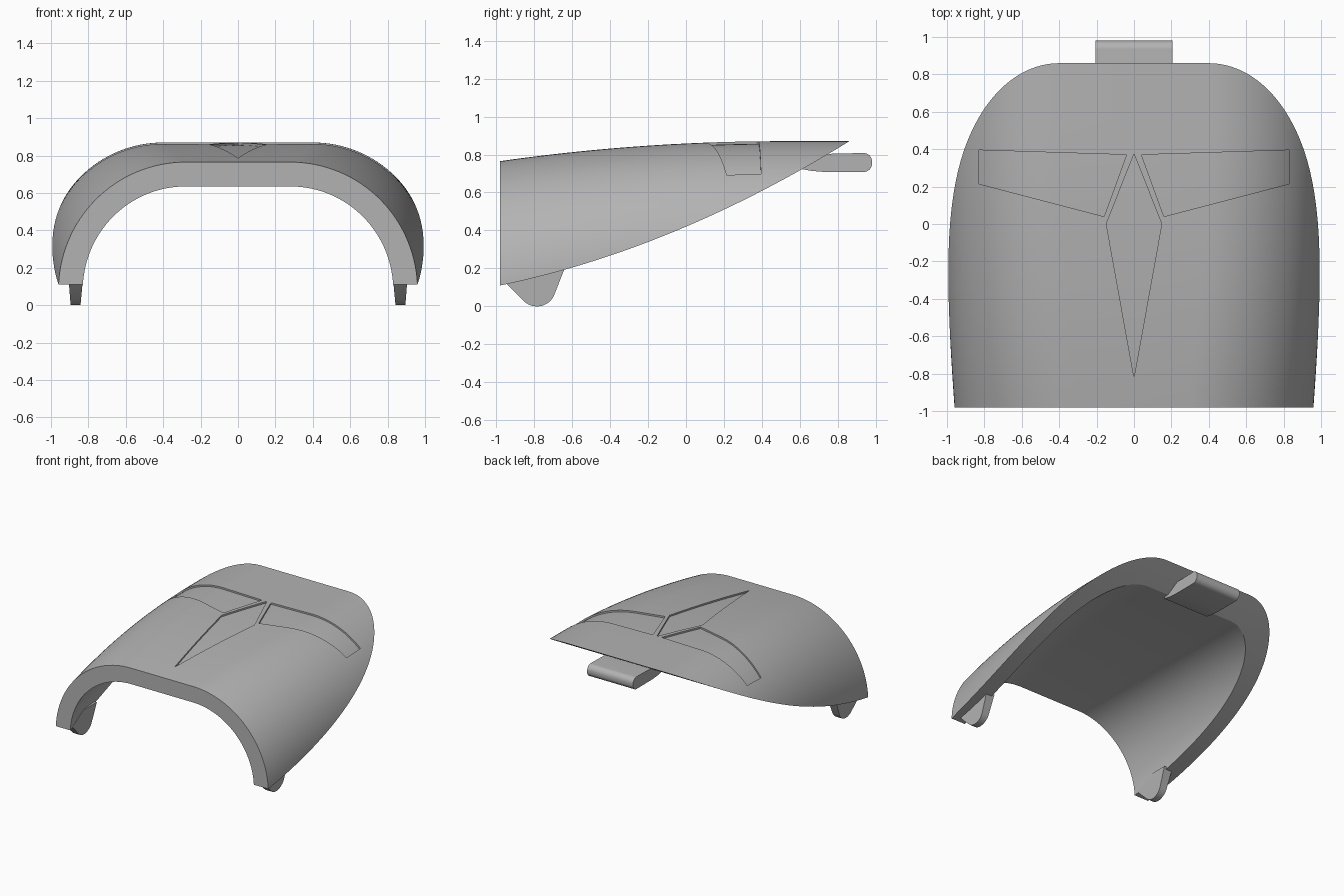
import bpy, bmesh, math

if "Cube" in bpy.data.objects:
    bpy.data.objects.remove(bpy.data.objects["Cube"])

shell_grey = bpy.data.materials.new("shell grey")
shell_grey.diffuse_color = (0.45, 0.45, 0.45, 1)
shell_grey.use_nodes = True
shell_grey.node_tree.nodes["Principled BSDF"].inputs["Base Color"].default_value = shell_grey.diffuse_color


def finish(name, bm):
    bmesh.ops.recalc_face_normals(bm, faces=bm.faces)
    me = bpy.data.meshes.new(name)
    bm.to_mesh(me)
    bm.free()
    me.materials.append(shell_grey)
    ob = bpy.data.objects.new(name, me)
    bpy.context.collection.objects.link(ob)
    return ob


def smooth(ob, angle=25):
    ob.data.shade_smooth()
    ob.data.set_sharp_from_angle(angle=math.radians(angle))


def prism(name, pts, axis, lo, hi, taper=1.0):
    """Extrude a 2D profile along x (pts = y,z) or z (pts = x,y)."""
    bm = bmesh.new()
    place = (lambda a, b, c: (c, a, b)) if axis == 'x' else (lambda a, b, c: (a, b, c))
    rings = [[bm.verts.new(place(a, b, c)) for a, b in pts] for c in (lo, hi)]
    n = len(pts)
    bm.faces.new(rings[0])
    bm.faces.new(rings[1])
    for i in range(n):
        j = (i + 1) % n
        bm.faces.new((rings[0][i], rings[0][j], rings[1][j], rings[1][i]))
    return finish(name, bm)


def section(y, d, base):
    """Arched cross-section at y, inset by d: flat top and elliptical shoulders."""
    t = (max(0.0, 0.5 - y) / 1.48) ** 2
    top, width = 0.87 - 0.105 * t, 1.015 - 0.055 * t
    cx, cz = 0.4 - 0.12 * t, 0.27 - 0.19 * t
    rx, rz = width - cx - d, top - cz - d
    half = [(cx + rx, base)]
    for i in range(33):
        a = math.pi / 2 * i / 32
        half.append((cx + rx * math.cos(a), cz + rz * math.sin(a)))
    return half + [(-x, z) for x, z in reversed(half)]


def loft(name, d, y0, y1, base):
    bm = bmesh.new()
    steps = 28
    rings = []
    for k in range(steps + 1):
        y = y0 + (y1 - y0) * k / steps
        rings.append([bm.verts.new((x, y, z)) for x, z in section(y, d, base)])
    n = len(rings[0])
    for a, b in zip(rings, rings[1:]):
        for i in range(n):
            j = (i + 1) % n
            bm.faces.new((a[i], a[j], b[j], b[i]))
    bm.faces.new(rings[0])
    bm.faces.new(rings[-1])
    return finish(name, bm)


def subtract(ob, cutter, remove=True):
    m = ob.modifiers.new("cut", 'BOOLEAN')
    m.operation, m.solver, m.object = 'DIFFERENCE', 'EXACT', cutter
    bpy.context.view_layer.objects.active = ob
    bpy.ops.object.modifier_apply(modifier=m.name)
    if remove:
        bpy.data.objects.remove(cutter)


# arched shell: outer loft minus inner loft, trimmed below by a curved cut
shell = loft("arched_shell", 0.0, -0.98, 0.97, -0.1)
subtract(shell, loft("hollow", 0.13, -1.1, 1.1, -0.2))
curve = [-1.15 + 2.3 * i / 40 for i in range(41)]
trim = [(y, 0.42 + 0.4266 * y + 0.1125 * y * y) for y in curve]
subtract(shell, prism("trim", trim + [(1.15, -0.6), (-1.15, -0.6)], 'x', -1.3, 1.3))

# shallow recessed panels: a long diamond and two swept wings
core = loft("recess_floor", 0.013, -1.2, 1.2, -0.3)
wing = [(0.04, 0.37), (0.83, 0.395), (0.83, 0.215), (0.16, 0.04)]
diamond = [(0, 0.375), (0.148, 0), (0, -0.82), (-0.148, 0)]
for pts in (diamond, wing, [(-x, y) for x, y in wing]):
    panel = prism("panel_cutter", pts, 'z', 0.4, 1.1)
    subtract(panel, core, remove=False)
    subtract(shell, panel)
bpy.data.objects.remove(core)
smooth(shell)

# rear latch tongue with rounded end
r = 0.045
latch = [(0.60, 0.80), (0.60, 0.725), (0.66, 0.714), (0.73, 0.708)]
latch += [(0.98 - r + r * math.cos(math.radians(a)), 0.708 + r + r * math.sin(math.radians(a)))
          for a in range(-90, 1, 10)]
latch += [(0.98 - r + r * math.cos(math.radians(a)), 0.808 - r + r * math.sin(math.radians(a)))
          for a in range(0, 91, 10)]
smooth(prism("rear_latch", latch, 'x', -0.207, 0.207))

# front locating tabs, narrowing slightly toward the rounded foot
foot = [(-0.95, 0.125)]
foot += [(-0.785 + 0.1 * math.cos(math.radians(a)), 0.1 + 0.1 * math.sin(math.radians(a)))
         for a in range(228, 340, 8)]
foot += [(-0.635, 0.21), (-0.80, 0.21)]
for side, name in ((1, "right_tab"), (-1, "left_tab")):
    tab = prism(name, foot, 'x', 0.83, 0.905)
    for v in tab.data.vertices:
        f = max(0.0, 0.13 - v.co.z) / 0.13
        v.co.x += 0.012 * f if v.co.x < 0.86 else -0.01 * f
        v.co.x *= side
    if side < 0:
        tab.data.flip_normals()
    smooth(tab)
